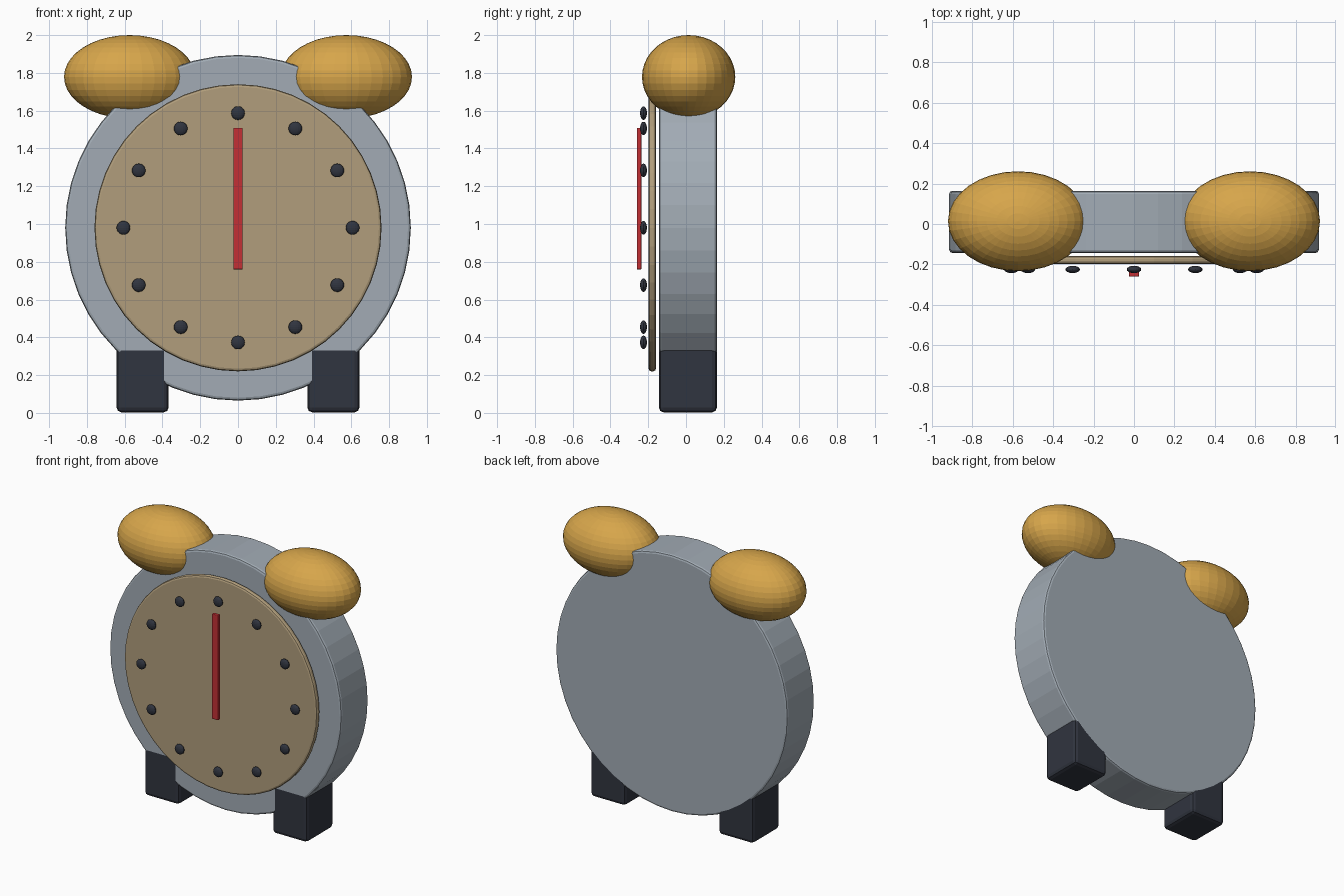
import bpy
from math import pi, sin, cos

if "Cube" in bpy.data.objects:
    bpy.data.objects.remove(bpy.data.objects["Cube"])


def material(name, color):
    m = bpy.data.materials.new(name)
    m.diffuse_color = (*color, 1)
    m.use_nodes = True
    m.node_tree.nodes["Principled BSDF"].inputs["Base Color"].default_value = m.diffuse_color
    return m


STEEL = material("steel", (0.36, 0.41, 0.46))
CREAM = material("cream", (0.44, 0.34, 0.20))
BRASS = material("brass", (0.68, 0.38, 0.07))
DARK = material("dark", (0.03, 0.035, 0.05))
RED = material("red", (0.55, 0.03, 0.035))
CENTER_Z = 0.98


def finish(name, mat, bevel=0, segments=2):
    ob = bpy.context.object
    ob.name = name
    ob.data.materials.append(mat)
    bpy.ops.object.transform_apply(location=False, rotation=True, scale=True)
    if bevel:
        mod = ob.modifiers.new("bevel", "BEVEL")
        mod.width, mod.segments = bevel, segments
        mod.limit_method = "ANGLE"
    return ob


def disc(name, radius, y0, y1, mat, bevel):
    bpy.ops.mesh.primitive_cylinder_add(
        vertices=48, radius=radius, depth=y1 - y0,
        location=(0, (y0 + y1) / 2, CENTER_Z), rotation=(pi / 2, 0, 0))
    finish(name, mat, bevel)


def box(name, center, size, mat, bevel):
    bpy.ops.mesh.primitive_cube_add(size=1, location=center)
    bpy.context.object.scale = size
    finish(name, mat, bevel)


def ellipsoid(name, center, radii, mat, segments, rings):
    bpy.ops.mesh.primitive_uv_sphere_add(
        segments=segments, ring_count=rings, radius=1, location=center)
    bpy.context.object.scale = radii
    finish(name, mat)


# Round case and dial
disc("case", 0.915, -0.143, 0.164, STEEL, 0.015)
disc("dial", 0.76, -0.198, -0.159, CREAM, 0.014)

# Hour markers
for i in range(12):
    a = i * pi / 6
    ellipsoid(f"hour_marker_{i + 1}",
              (0.607 * sin(a), -0.225, CENTER_Z + 0.607 * cos(a)),
              (0.036, 0.018, 0.036), DARK, 16, 10)

# Single hand
box("hand", (0, -0.248, 1.134), (0.05, 0.025, 0.75), RED, 0.005)

# Bells and feet on both sides
for side, s in (("left", -1), ("right", 1)):
    ellipsoid(f"{side}_bell", (s * 0.574, 0.014, 1.779),
              (0.347, 0.247, 0.221), BRASS, 32, 20)
    box(f"{side}_foot", (s * 0.505, 0.01, 0.179),
        (0.275, 0.307, 0.352), DARK, 0.025)
